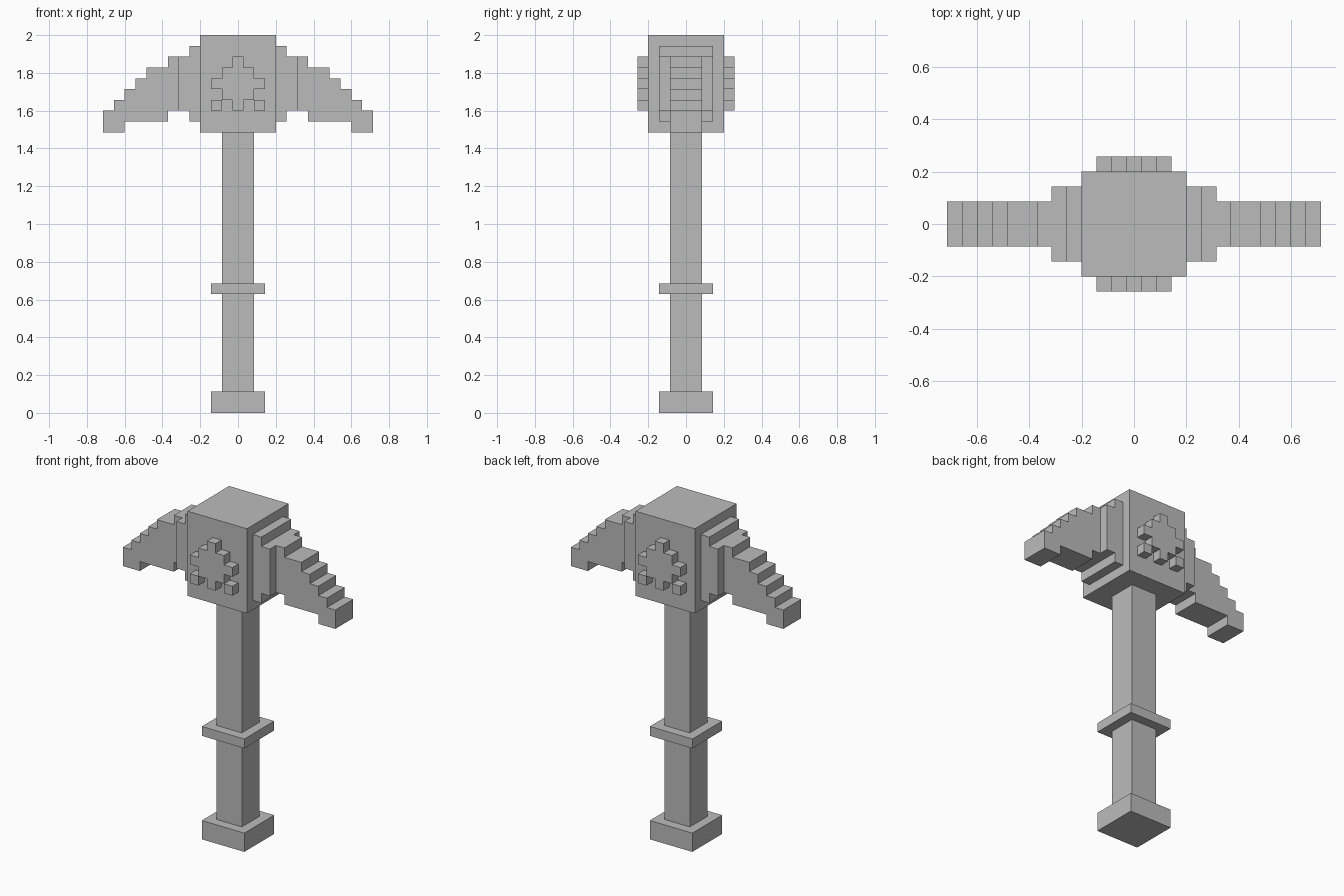
import bpy
import bmesh

cube = bpy.data.objects.get("Cube")
if cube:
    bpy.data.objects.remove(cube, do_unlink=True)

U = 2 / 35  # one block unit; the model is 35 blocks tall

grey = bpy.data.materials.new("plain grey")
grey.use_nodes = True
grey.diffuse_color = (0.5, 0.5, 0.5, 1)
grey.node_tree.nodes["Principled BSDF"].inputs["Base Color"].default_value = (0.5, 0.5, 0.5, 1)


def slab(name, outline, y0, y1):
    """Extrude an (x, z) outline from y0 to y1, all in block units."""
    bm = bmesh.new()
    face = bm.faces.new([bm.verts.new((x * U, y0 * U, z * U)) for x, z in outline])
    ext = bmesh.ops.extrude_face_region(bm, geom=[face])
    moved = [v for v in ext["geom"] if isinstance(v, bmesh.types.BMVert)]
    bmesh.ops.translate(bm, verts=moved, vec=(0, (y1 - y0) * U, 0))
    bmesh.ops.recalc_face_normals(bm, faces=bm.faces)
    mesh = bpy.data.meshes.new(name)
    bm.to_mesh(mesh)
    bm.free()
    mesh.materials.append(grey)
    obj = bpy.data.objects.new(name, mesh)
    bpy.context.scene.collection.objects.link(obj)
    return obj


def block(name, x0, x1, y0, y1, z0, z1):
    return slab(name, [(x0, z0), (x1, z0), (x1, z1), (x0, z1)], y0, y1)


def post(name, half, z0, z1):
    return block(name, -half, half, -half, half, z0, z1)


def stepped(columns):
    """Outline around side-by-side columns given as (x0, x1, bottom, top)."""
    low = [(x, b) for x0, x1, b, t in columns for x in (x0, x1)]
    high = [(x, t) for x0, x1, b, t in columns for x in (x0, x1)]
    return list(dict.fromkeys(low + high[::-1]))


# Handle and head
post("pommel", 2.5, 0, 2)
post("lower_handle", 1.5, 2, 11)
post("handle_ring", 2.5, 11, 12)
post("upper_handle", 1.5, 12, 26)
post("head_block", 3.5, 26, 35)

# Collars and stepped blades on both sides
collar = stepped([(3.5, 4.5, 27, 34), (4.5, 5.5, 28, 33)])
blade = stepped([(5.5, 6.5, 28, 33), (6.5, 8.5, 27, 32), (8.5, 9.5, 27, 31),
                 (9.5, 10.5, 27, 30), (10.5, 11.5, 26, 29), (11.5, 12.5, 26, 28)])
for side, s in (("left", 1), ("right", -1)):
    slab(side + "_collar", [(s * x, z) for x, z in collar], -2.5, 2.5)
    slab(side + "_blade", [(s * x, z) for x, z in blade], -1.5, 1.5)

# Raised emblems on front and back, with two loose corner studs each
half = [(0.5, 28), (0.5, 29), (1.5, 29), (1.5, 30), (2.5, 30), (2.5, 31),
        (1.5, 31), (1.5, 32), (0.5, 32), (0.5, 33)]
emblem = half + [(-x, z) for x, z in reversed(half)]
for face, y0 in (("front", -4.5), ("back", 3.5)):
    slab(face + "_emblem", emblem, y0, y0 + 1)
    for side, x0 in (("left", 1.5), ("right", -2.5)):
        block(face + "_" + side + "_stud", x0, x0 + 1, y0, y0 + 1, 28, 29)
